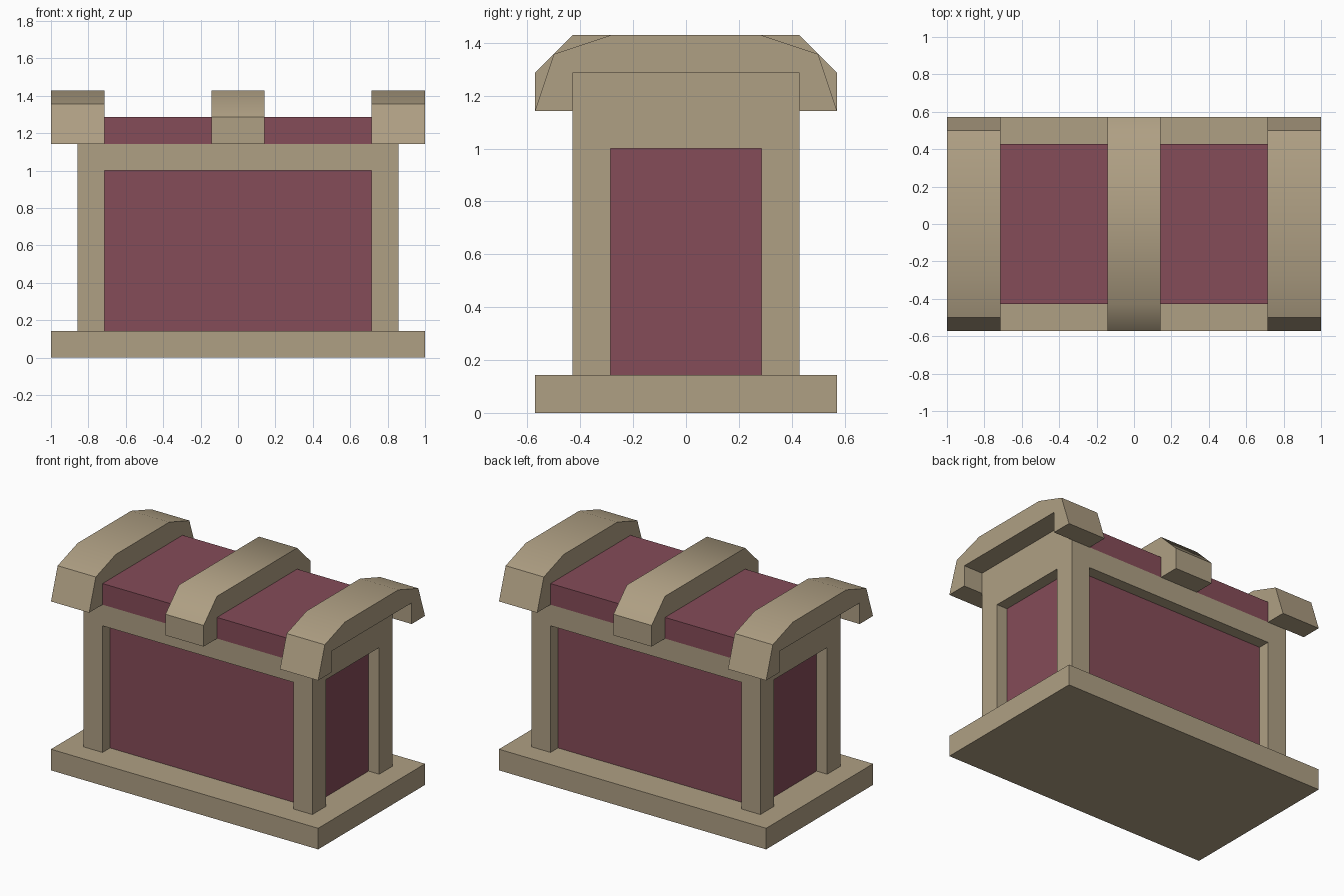
import bpy, bmesh

if "Cube" in bpy.data.objects:
    bpy.data.objects.remove(bpy.data.objects["Cube"])

U = 1 / 7          # the whole chest sits on a grid of sevenths
RECESS = 0.08      # depth of the side panels behind the frame


def material(name, rgb):
    m = bpy.data.materials.new(name)
    m.diffuse_color = (*rgb, 1)
    m.use_nodes = True
    m.node_tree.nodes["Principled BSDF"].inputs["Base Color"].default_value = m.diffuse_color
    return m


STONE = material("sand_stone", (0.43, 0.35, 0.23))
RED = material("dark_red", (0.235, 0.072, 0.098))


def prism(name, points, axis, lo, hi, mat):
    """Extrude a profile: axis 'x' takes (y, z) points, axis 'y' takes (x, z)."""
    def place(p, t):
        return (t, p[0], p[1]) if axis == 'x' else (p[0], t, p[1])
    bm = bmesh.new()
    face = bm.faces.new([bm.verts.new(place(p, lo)) for p in points])
    ext = bmesh.ops.extrude_face_region(bm, geom=[face])
    for v in ext["geom"]:
        if isinstance(v, bmesh.types.BMVert):
            v.co["xyz".index(axis)] = hi
    bmesh.ops.recalc_face_normals(bm, faces=bm.faces)
    me = bpy.data.meshes.new(name)
    bm.to_mesh(me)
    bm.free()
    me.materials.append(mat)
    ob = bpy.data.objects.new(name, me)
    bpy.context.collection.objects.link(ob)
    return ob


def box(name, x, y, z0, z1, mat):
    """Box centred on x = y = 0 with half sizes x, y."""
    return prism(name, [(-x, z0), (x, z0), (x, z1), (-x, z1)], 'y', -y, y, mat)


def mirrored(half):
    """Complete a right-half profile with its reflection."""
    return half + [(-a, b) for a, b in reversed(half)]


def strap(name, outer, lo, hi):
    """Arched band over the lid, rounded shading only at the top shoulders."""
    half = [(3 * U, 9 * U), (3 * U, 8 * U), (4 * U, 8 * U)] + outer
    ob = prism(name, mirrored(half), 'x', lo, hi, STONE)
    bm = bmesh.new()
    bm.from_mesh(ob.data)
    for f in bm.faces:
        f.smooth = True
    for e in bm.edges:
        a, b = (v.co for v in e.verts)
        e.smooth = min(a.z, b.z) > 9.9 * U and abs(a.y - b.y) < 1e-4
    bm.to_mesh(ob.data)
    bm.free()


# Base slab
box("base", 7 * U, 4 * U, 0, U, STONE)

# Frame: end walls rise to lid height, openings cut through both ways
frame = prism("frame", mirrored([(6 * U, U), (6 * U, 9 * U), (5 * U, 9 * U), (5 * U, 8 * U)]),
              'y', -3 * U, 3 * U, STONE)
for name, x, y in (("front_opening_cutter", 5 * U, 1), ("side_opening_cutter", 1.5, 2 * U)):
    cutter = box(name, x, y, 0.05, 7 * U, STONE)
    cutter.hide_render = True
    cutter.hide_viewport = True
    cut = frame.modifiers.new(name, 'BOOLEAN')
    cut.operation = 'DIFFERENCE'
    cut.solver = 'EXACT'
    cut.object = cutter

# Recessed red body and raised red lid
box("inner_panels", 6 * U - RECESS, 3 * U - RECESS, U, 7.3 * U, RED)
box("lid", 5 * U, 3 * U, 8 * U, 9 * U, RED)

# Arched straps across the lid
end_outer = [(3.5 * U, 9.5 * U), (2 * U, 10 * U)]
strap("left_strap", end_outer, -7 * U, -5 * U)
strap("right_strap", end_outer, 5 * U, 7 * U)
strap("middle_strap", [(4 * U, 9 * U), (3 * U, 10 * U)], -U, U)
